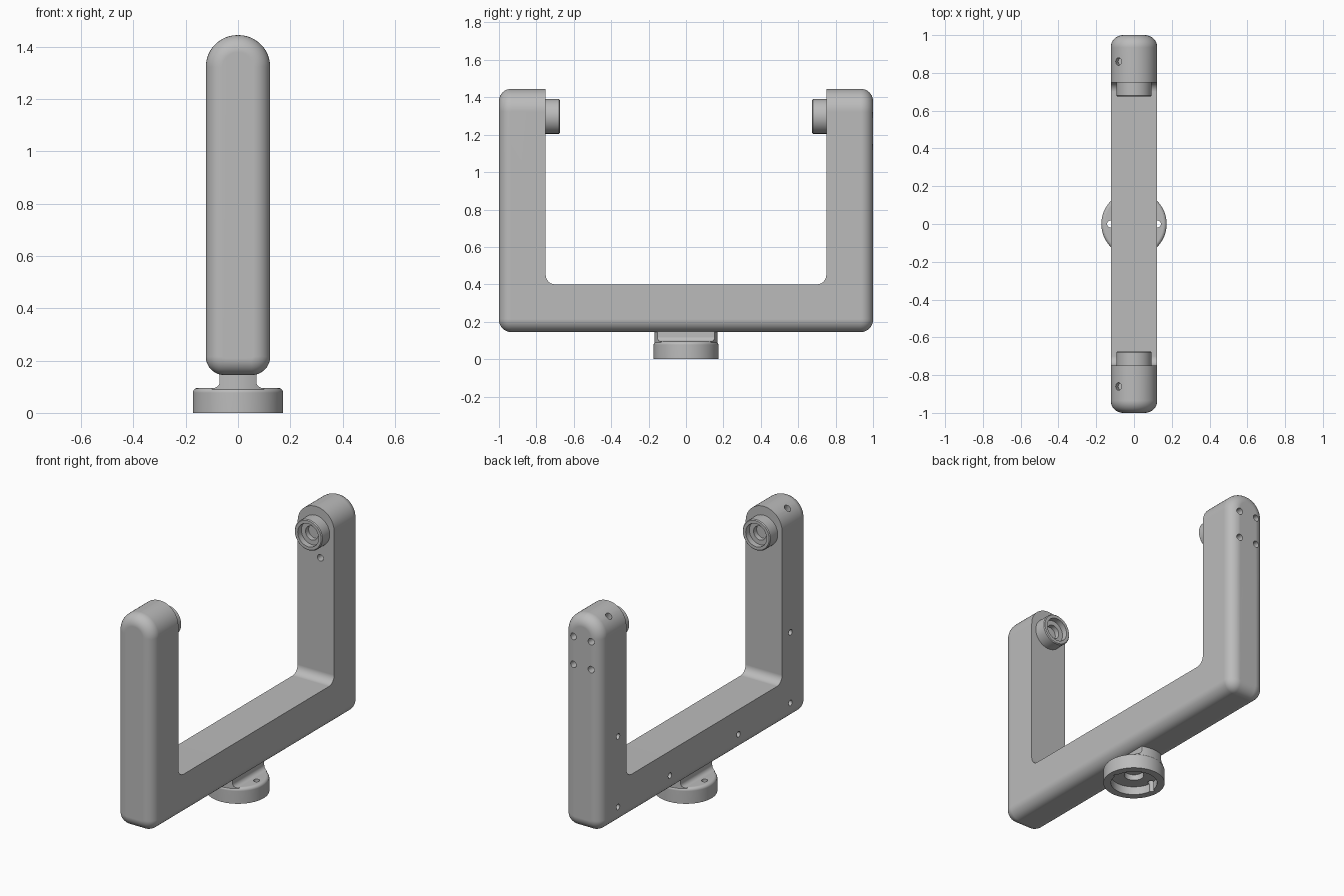
import bpy, bmesh
from math import pi, cos, sin, tan, radians
from mathutils import Vector, Matrix

if "Cube" in bpy.data.objects:
    bpy.data.objects.remove(bpy.data.objects["Cube"])

grey = bpy.data.materials.new("plain grey")
grey.use_nodes = True
grey.diffuse_color = (0.5, 0.5, 0.5, 1)
grey.node_tree.nodes["Principled BSDF"].inputs["Base Color"].default_value = (0.5, 0.5, 0.5, 1)


def to_object(name, bm):
    bmesh.ops.recalc_face_normals(bm, faces=bm.faces)
    mesh = bpy.data.meshes.new(name)
    bm.to_mesh(mesh)
    bm.free()
    mesh.materials.append(grey)
    ob = bpy.data.objects.new(name, mesh)
    bpy.context.collection.objects.link(ob)
    return ob


def rounded(corners, seg=10):
    """Outline from (u, v, radius) corners."""
    out = []
    for i, (u, v, r) in enumerate(corners):
        c = Vector((u, v))
        if r == 0:
            out.append(c)
            continue
        d1 = (Vector(corners[i - 1][:2]) - c).normalized()
        d2 = (Vector(corners[(i + 1) % len(corners)][:2]) - c).normalized()
        half = d1.angle(d2) / 2
        centre = c + (d1 + d2).normalized() * r / sin(half)
        a = c + d1 * r / tan(half) - centre
        b = c + d2 * r / tan(half) - centre
        sweep = a.angle(b)
        for k in range(seg + 1):
            t = k / seg
            out.append(centre + (a * sin((1 - t) * sweep) + b * sin(t * sweep)) / sin(sweep))
    return out


def prism(name, outline, axis, half, bevel=0):
    """Extrude an outline along x or y, optionally rounding the end caps."""
    bm = bmesh.new()
    caps = []
    for t in (-half, half):
        caps.append([bm.verts.new((t, u, v) if axis == "x" else (u, t, v)) for u, v in outline])
    n = len(outline)
    ends = [bm.faces.new(c) for c in caps]
    for i in range(n):
        j = (i + 1) % n
        bm.faces.new((caps[0][i], caps[0][j], caps[1][j], caps[1][i]))
    bmesh.ops.recalc_face_normals(bm, faces=bm.faces)
    if bevel:
        rim = [e for f in ends for e in f.edges]
        bmesh.ops.bevel(bm, geom=rim, offset=bevel, segments=8, profile=0.5,
                        affect="EDGES", clamp_overlap=False)
    return to_object(name, bm)


def lathe(name, profile, seg=64):
    """Revolve (radius, height) points around z."""
    bm = bmesh.new()
    verts = [bm.verts.new((r, 0, h)) for r, h in profile]
    edges = [bm.edges.new(p) for p in zip(verts, verts[1:])]
    bmesh.ops.spin(bm, geom=verts + edges, cent=(0, 0, 0), axis=(0, 0, 1),
                   angle=2 * pi, steps=seg)
    bmesh.ops.remove_doubles(bm, verts=bm.verts, dist=0.0001)
    return to_object(name, bm)


def drill(r, depth, loc, axis):
    """Cylindrical cutter centred at loc."""
    bm = bmesh.new()
    turn = Vector((0, 0, 1)).rotation_difference(Vector(axis)).to_matrix().to_4x4()
    bmesh.ops.create_cone(bm, cap_ends=True, segments=20, radius1=r, radius2=r,
                          depth=depth * 2, matrix=Matrix.Translation(loc) @ turn)
    return to_object("cutter", bm)


def boolean(ob, cutter, operation="DIFFERENCE"):
    cutter.hide_render = True
    mod = ob.modifiers.new("cut", "BOOLEAN")
    mod.operation, mod.solver, mod.object = operation, "EXACT", cutter
    bpy.context.view_layer.objects.active = ob
    bpy.ops.object.modifier_apply(modifier=mod.name)
    bpy.data.objects.remove(cutter)


def finish(ob):
    bpy.ops.object.select_all(action="DESELECT")
    ob.select_set(True)
    bpy.context.view_layer.objects.active = ob
    bpy.ops.object.shade_smooth_by_angle(angle=radians(30))
    mod = ob.modifiers.new("even shading", "WEIGHTED_NORMAL")
    mod.keep_sharp = True


# U-shaped frame: soft outer block with the middle cut away
W, LOW, HIGH = 0.123, 0.145, 1.445
frame = prism("fork_frame", rounded([(-W, LOW, 0.07), (W, LOW, 0.07),
                                     (W, HIGH, 0.121), (-W, HIGH, 0.121)], 12),
              "y", 1, 0.065)
boolean(frame, prism("cutter", rounded([(-0.75, 0.4, 0.05), (0.75, 0.4, 0.05),
                                        (0.75, 2, 0), (-0.75, 2, 0)]), "x", 0.5))

# Small screw holes along one side of the frame
for s in (-1, 1):
    for y, z in ((0.83, 0.25), (0.33, 0.25), (0.83, 0.68)):
        boolean(frame, drill(0.017, 0.04, (-W, s * y, z), (1, 0, 0)))
    # Slanted hole in the rounded top of each arm
    boolean(frame, drill(0.02, 0.04, (-0.08, s * 0.86, 1.41), (-0.4, 0, 1)))
    # Mounting holes on the back of the rear arm
    for z in (1.135, 1.305):
        boolean(frame, drill(0.02, 0.05, (s * 0.06, 1, z), (0, 1, 0)))
# Cable hole under the rear hub
boolean(frame, drill(0.02, 0.05, (0.03, 0.75, 1.14), (0, 1, 0)))
finish(frame)

# Hollow bearing hubs facing each other
for name, s in (("front_hub", -1), ("rear_hub", 1)):
    hub = lathe(name, [(0, 0.015), (0.042, 0.015), (0.042, 0.045), (0.07, 0.045),
                       (0.07, 0.08), (0.088, 0.08), (0.093, 0.075), (0.093, 0), (0, 0)])
    hub.data.transform(Matrix.Translation((0, s * 0.755, 1.298)) @ Matrix.Rotation(s * pi / 2, 4, "X"))
    finish(hub)

# Round base flange, recessed underneath, with two bolt holes
R = 0.173
edge = [(R - 0.018 + 0.018 * cos(a * pi / 12), 0.077 + 0.018 * sin(a * pi / 12)) for a in range(7)]
flange = lathe("base_flange", [(0, 0.085), (0.055, 0.085), (0.055, 0.05), (0.13, 0.05),
                               (0.13, 0), (R, 0)] + edge + [(0, 0.095)])
for s in (-1, 1):
    boolean(flange, drill(0.018, 0.1, (s * 0.125, 0, 0.06), (0, 0, 1)))
finish(flange)

# Flared neck joining flange and frame, trimmed to the round outline
neck = prism("base_neck", rounded([(-0.1, 0.088, 0), (0.1, 0.088, 0), (0.1, 0.095, 0),
                                   (0.07, 0.095, 0.025), (0.07, 0.17, 0), (-0.07, 0.17, 0),
                                   (-0.07, 0.095, 0.025), (-0.1, 0.095, 0)], 8), "y", 0.3)
boolean(neck, lathe("cutter", [(0, 0), (0.168, 0), (0.168, 0.3), (0, 0.3)]), "INTERSECT")
finish(neck)
